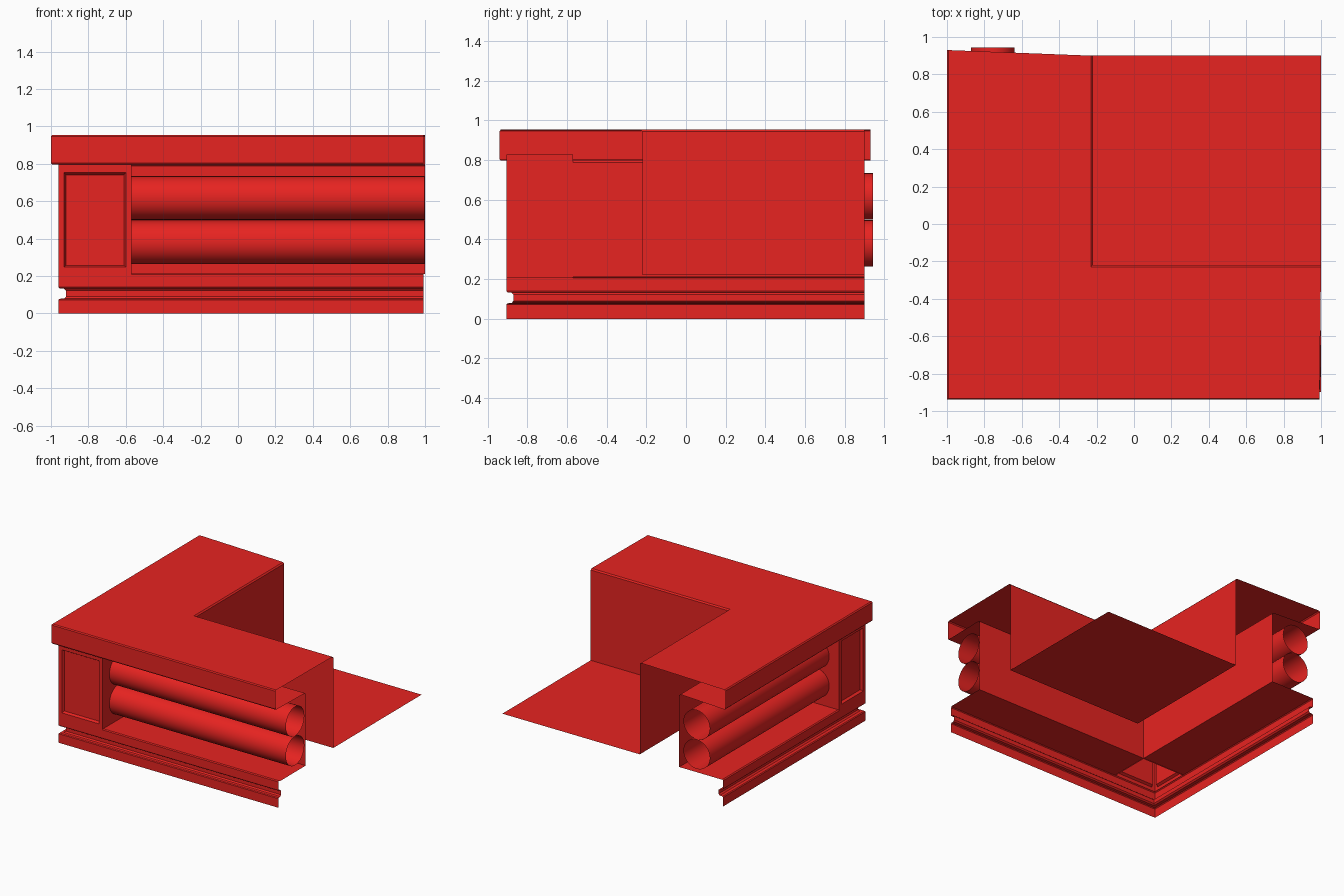
import bpy, bmesh, math
from mathutils import Matrix

if "Cube" in bpy.data.objects:
    bpy.data.objects.remove(bpy.data.objects["Cube"])

red = bpy.data.materials.new("red_paint")
red.diffuse_color = (0.8, 0.017, 0.015, 1)
red.use_nodes = True
red.node_tree.nodes["Principled BSDF"].inputs["Base Color"].default_value = red.diffuse_color


def finish(name, bm):
    me = bpy.data.meshes.new(name)
    bm.to_mesh(me)
    bm.free()
    me.materials.append(red)
    ob = bpy.data.objects.new(name, me)
    bpy.context.collection.objects.link(ob)
    return ob


def yside(x):
    # matching y on the front wing for an x on the left wing
    return x + max(0.0, (-x - 0.57) * 0.055 / 0.39)


X_END, Y_END = 1.0, 0.90


def sweep(name, profile, slab=False):
    # mitred L-shaped sweep: front wing, corner, left wing
    bm = bmesh.new()
    rows = []
    for x, z in profile:
        y = yside(x)
        xe = X_END - (0.008 if x < -0.9 else 0)
        ye = Y_END
        if slab and z > 0.79 and (z > 0.9 or x < -0.9):
            ye += 0.03 * (-x - 0.23) / 0.77 if x < -0.23 else 0
        rows.append([bm.verts.new(c) for c in ((xe, y, z), (x, y, z), (x, ye, z))])
    for a, b in zip(rows, rows[1:]):
        for s in range(2):
            bm.faces.new((a[s], a[s + 1], b[s + 1], b[s]))
    return finish(name, bm)


# Inner wall, coping slab and recessed wall in one profile
sweep("coping_and_walls", [
    (-0.22, 0.22), (-0.22, 0.945), (-0.23, 0.955), (-0.992, 0.955), (-1.0, 0.947),
    (-1.0, 0.804), (-0.994, 0.797), (-0.58, 0.797), (-0.57, 0.788), (-0.57, 0.21)], True)

# Base moulding with its groove
sweep("base_moulding", [
    (-0.952, 0.214), (-0.96, 0.207), (-0.96, 0.14), (-0.954, 0.134), (-0.93, 0.132),
    (-0.919, 0.122), (-0.919, 0.09), (-0.93, 0.08), (-0.954, 0.078), (-0.96, 0.072),
    (-0.96, 0.0)])

# Ledges under the rails and the floor
P, XO, YO = -0.57, -0.952, yside(-0.952)
bm = bmesh.new()
for quad in (((P, YO), (X_END, YO), (X_END, P), (P, P)),
             ((XO, P), (P, P), (P, Y_END), (XO, Y_END))):
    bm.faces.new([bm.verts.new((x, y, 0.212)) for x, y in quad])
finish("ledges", bm)
bm = bmesh.new()
bm.faces.new([bm.verts.new((x, y, 0.22)) for x, y in
              ((-0.22, -0.22), (X_END, -0.22), (X_END, Y_END), (-0.22, Y_END))])
finish("floor", bm)

# Corner pillar: two panelled faces and two return faces
XO, YO, Z0, Z1 = -0.96, yside(-0.96), 0.205, 0.828
bm = bmesh.new()


def panel(place, u0, u1, flip):
    rings = []
    for m, za, zb, d in ((0, Z0, Z1, 0), (0.03, 0.247, 0.753, 0), (0.04, 0.257, 0.741, 0.02)):
        rings.append([bm.verts.new(place(u, d, z)) for u, z in
                      ((u0 + m, za), (u1 - m, za), (u1 - m, zb), (u0 + m, zb))])
    faces = [rings[-1]]
    for a, b in zip(rings, rings[1:]):
        faces += [[a[i], a[(i + 1) % 4], b[(i + 1) % 4], b[i]] for i in range(4)]
    for f in faces:
        bm.faces.new(f[::-1] if flip else f)


panel(lambda u, d, z: (u, YO + d, z), XO, P, False)
panel(lambda u, d, z: (XO + d, u, z), YO, P, True)
for a, b in (((P, YO), (P, P)), ((P, P), (XO, P))):
    bm.faces.new([bm.verts.new((*p, z)) for p, z in ((a, Z0), (b, Z0), (b, Z1), (a, Z1))])
finish("corner_pillar", bm)


# Open tube rails, two along each wing
def rail(name, center, length, rot):
    bm = bmesh.new()
    bmesh.ops.create_cone(bm, cap_ends=False, segments=32, radius1=0.117, radius2=0.117,
                          depth=length, matrix=Matrix.Translation(center) @ rot)
    for f in bm.faces:
        f.smooth = True
    finish(name, bm)


for n, z in (("lower", 0.38), ("upper", 0.617)):
    rail(n + "_front_rail", ((P + 0.997) / 2, -0.70, z), 0.997 - P,
         Matrix.Rotation(math.pi / 2, 4, 'Y'))
    rail(n + "_left_rail", (-0.755, (P + 0.943) / 2, z), 0.943 - P,
         Matrix.Rotation(math.pi / 2, 4, 'X'))
